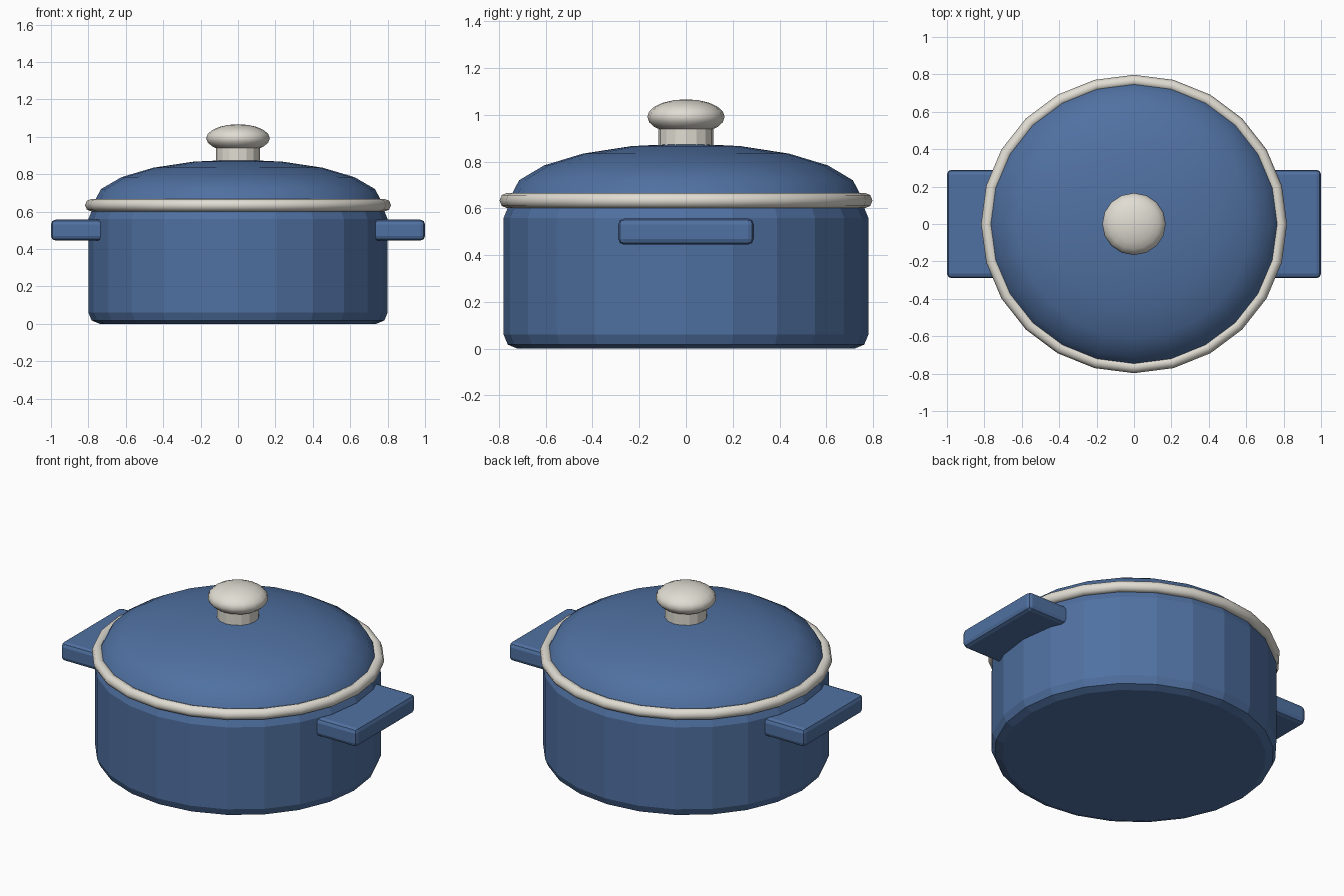
import bpy, bmesh, math

if "Cube" in bpy.data.objects:
    bpy.data.objects.remove(bpy.data.objects["Cube"])

OVAL = 0.975  # the pot is slightly narrower front to back


def material(name, rgb):
    m = bpy.data.materials.new(name)
    m.diffuse_color = (*rgb, 1)
    m.use_nodes = True
    m.node_tree.nodes["Principled BSDF"].inputs["Base Color"].default_value = m.diffuse_color
    return m


blue = material("blue_enamel", (0.08, 0.165, 0.36))
cream = material("cream", (0.75, 0.72, 0.65))


def finish(name, mat, smooth=None):
    ob = bpy.context.object
    ob.name = name
    ob.data.materials.append(mat)
    bpy.ops.object.transform_apply(location=False, rotation=False, scale=True)
    if smooth == "all":
        bpy.ops.object.shade_smooth()
    elif smooth:
        bpy.ops.object.shade_smooth_by_angle(angle=math.radians(smooth))
    return ob


def bevel(ob, width):
    b = ob.modifiers.new("bevel", 'BEVEL')
    b.width = width
    b.segments = 2
    b.limit_method = 'ANGLE'
    b.angle_limit = math.radians(30)


# pot body with rounded rims
bpy.ops.mesh.primitive_cylinder_add(vertices=24, radius=0.8, depth=0.62, location=(0, 0, 0.31))
bpy.context.object.scale.y = OVAL
bevel(finish("pot_body", blue), 0.06)

# lid: upper half of a flattened sphere
bpy.ops.mesh.primitive_uv_sphere_add(segments=24, ring_count=10, radius=1, location=(0, 0, 0.65))
lid = bpy.context.object
bm = bmesh.new()
bm.from_mesh(lid.data)
bmesh.ops.delete(bm, geom=[v for v in bm.verts if v.co.z < -0.01], context='VERTS')
bmesh.ops.holes_fill(bm, edges=[e for e in bm.edges if e.is_boundary], sides=0)
bm.to_mesh(lid.data)
bm.free()
lid.scale = (0.77, 0.77 * OVAL, 0.228)
finish("lid", blue, 40)

# rim ring between pot and lid
bpy.ops.mesh.primitive_torus_add(major_segments=24, minor_segments=8, major_radius=0.785,
                                 minor_radius=0.033, location=(0, 0, 0.634))
bpy.context.object.scale.y = OVAL
finish("rim_ring", cream, "all")

# knob neck and knob
bpy.ops.mesh.primitive_cylinder_add(vertices=16, radius=0.117, depth=0.1, location=(0, 0, 0.9))
finish("knob_neck", cream)
bpy.ops.mesh.primitive_uv_sphere_add(segments=16, ring_count=10, radius=1, location=(0, 0, 0.992))
bpy.context.object.scale = (0.17, 0.17 * OVAL, 0.075)
finish("knob", cream, "all")

# side handles
for side, name in ((-1, "left_handle"), (1, "right_handle")):
    bpy.ops.mesh.primitive_cube_add(size=1, location=(side * 0.85, 0, 0.501))
    bpy.context.object.scale = (0.3, 0.58, 0.112)
    bevel(finish(name, blue), 0.025)
